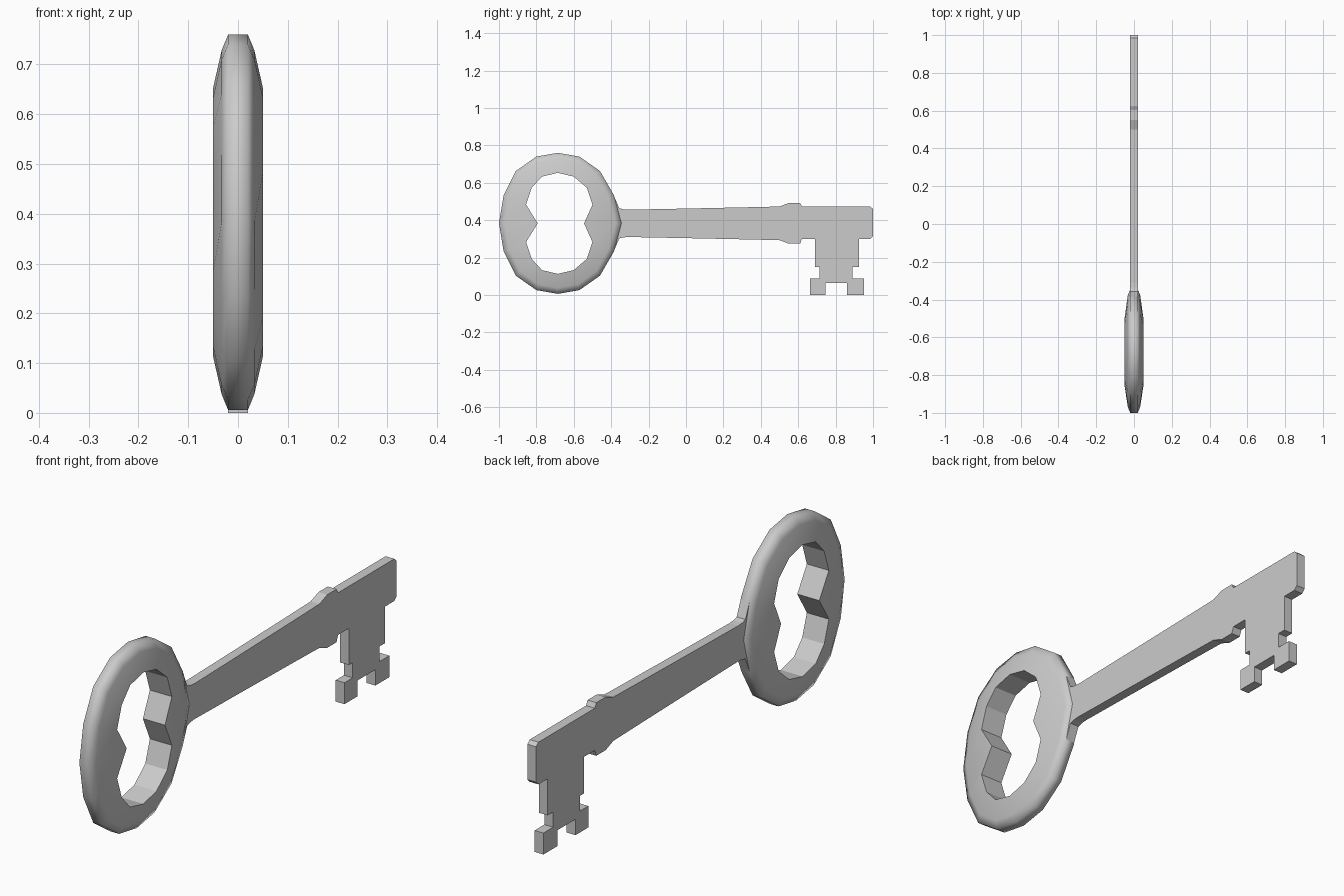
import bpy, bmesh
from mathutils import Vector

if "Cube" in bpy.data.objects:
    bpy.data.objects.remove(bpy.data.objects["Cube"])

ZC = 0.383  # height of the key's long axis


def finish(bm, name):
    bmesh.ops.recalc_face_normals(bm, faces=bm.faces)
    me = bpy.data.meshes.new(name)
    bm.to_mesh(me)
    bm.free()
    ob = bpy.data.objects.new(name, me)
    bpy.context.collection.objects.link(ob)
    return ob


def full_loop(half):
    """Mirror an upper (y, height) half profile below the axis."""
    pts = [Vector(p) for p in half]
    return pts + [Vector((p.x, -p.y)) for p in reversed(pts[1:-1])]


def plate(name, pts, half_thick):
    """Extrude a (y, z) outline into a flat plate across x."""
    bm = bmesh.new()
    face = bm.faces.new([bm.verts.new((-half_thick, y, z)) for y, z in pts])
    new = bmesh.ops.extrude_face_region(bm, geom=[face])["geom"]
    bmesh.ops.translate(bm, vec=(2 * half_thick, 0, 0),
                        verts=[v for v in new if isinstance(v, bmesh.types.BMVert)])
    return finish(bm, name)


# Bow: oval ring with a rounded outside and a notched hole
outer = full_loop([(-1, 0), (-.975, .15), (-.91, .28), (-.80, .357), (-.685, .377),
                   (-.57, .357), (-.46, .28), (-.385, .15), (-.345, 0)])
inner = full_loop([(-.793, 0), (-.855, .10), (-.825, .19), (-.77, .25), (-.685, .27),
                   (-.60, .25), (-.53, .19), (-.50, .10), (-.545, 0)])
mid = [o + (i - o).normalized() * .032 for o, i in zip(outer, inner)]

bm = bmesh.new()
section = [(inner, -.05), (mid, -.033), (outer, -.02),
           (outer, .02), (mid, .033), (inner, .05)]
loops = [[bm.verts.new((x, p.x, ZC + p.y)) for p in loop] for loop, x in section]
n = len(outer)
for k in range(len(loops)):
    a, b = loops[k], loops[(k + 1) % len(loops)]
    for i in range(n):
        j = (i + 1) % n
        f = bm.faces.new((a[i], a[j], b[j], b[i]))
        f.smooth = k < len(loops) - 1   # hole wall stays faceted
finish(bm, "bow")

# Shaft: flared neck, slight taper, collar, squared tip and the bit below
top = [(-.42, .383), (-.385, .53), (-.357, .464), (-.335, .458), (-.31, .456), (0, .462),
       (.33, .469), (.50, .473), (.55, .492), (.61, .492), (.62, .473),
       (.985, .473), (1, .46)]
bit = [(1, .315), (.985, .30), (.925, .30), (.925, .15), (.89, .15), (.89, .088),
       (.953, .088), (.953, 0), (.862, 0), (.862, .065), (.745, .065), (.745, 0),
       (.662, 0), (.662, .088), (.715, .088), (.715, .15), (.69, .15), (.69, .30),
       (.62, .30)]
under = [(y, 2 * ZC - z) for y, z in reversed(top[1:10])]
plate("shaft_and_bit", top + bit + under, .02)
